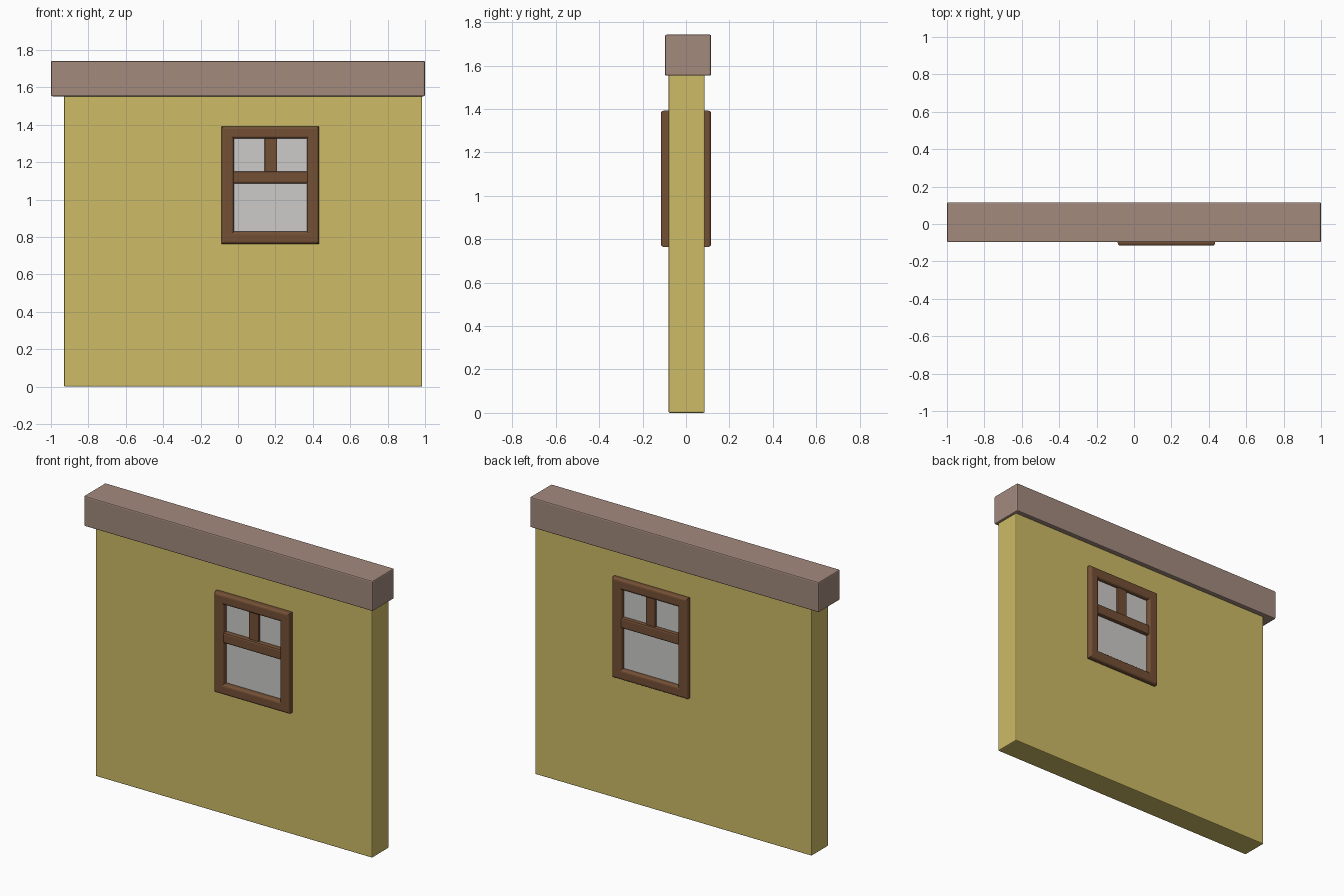
import bpy, bmesh, math

if "Cube" in bpy.data.objects:
    bpy.data.objects.remove(bpy.data.objects["Cube"])


def material(name, r, g, b):
    lin = [((c / 255 + 0.055) / 1.055) ** 2.4 for c in (r, g, b)]
    m = bpy.data.materials.new(name)
    m.diffuse_color = (*lin, 1)
    m.use_nodes = True
    m.node_tree.nodes["Principled BSDF"].inputs["Base Color"].default_value = m.diffuse_color
    return m


PLASTER = material("yellow plaster", 205, 187, 102)
BEAM = material("pale timber", 163, 138, 125)
WOOD = material("dark brown wood", 116, 80, 53)
GLASS = material("grey glass", 204, 203, 202)


def finish(name, bm, mat):
    bmesh.ops.recalc_face_normals(bm, faces=bm.faces)
    me = bpy.data.meshes.new(name)
    bm.to_mesh(me)
    bm.free()
    me.materials.append(mat)
    ob = bpy.data.objects.new(name, me)
    bpy.context.collection.objects.link(ob)
    return ob


def box(name, xs, ys, zs, mat, bevel=0.0):
    bm = bmesh.new()
    bmesh.ops.create_cube(bm, size=1)
    for v in bm.verts:
        v.co = [(r[0] + r[1]) / 2 + c * (r[1] - r[0])
                for c, r in zip(v.co, (xs, ys, zs))]
    if bevel:
        bmesh.ops.bevel(bm, geom=bm.edges[:], offset=bevel, segments=2,
                        profile=0.5, affect='EDGES')
    return finish(name, bm, mat)


def window_frame(name, xs, zs, width, back, front, mat, bevel):
    """Mitred rectangular frame: rounded profile swept round four corners."""
    s = 1 if front > back else -1
    prof = [(0, back)]
    for i in range(4):
        a = i / 3 * math.pi / 2
        prof.append((bevel * (1 - math.cos(a)), front - s * bevel * (1 - math.sin(a))))
    prof += [(width - u, y) for u, y in reversed(prof)]
    bm = bmesh.new()
    rings = []
    for cx, cz, dx, dz in ((xs[0], zs[0], 1, 1), (xs[1], zs[0], -1, 1),
                           (xs[1], zs[1], -1, -1), (xs[0], zs[1], 1, -1)):
        rings.append([bm.verts.new((cx + dx * u, y, cz + dz * u)) for u, y in prof])
    n = len(prof)
    for k in range(4):
        a, b = rings[k], rings[(k + 1) % 4]
        for i in range(n):
            j = (i + 1) % n
            bm.faces.new((a[i], a[j], b[j], b[i]))
    return finish(name, bm, mat)


# wall and top beam
box("wall", (-0.93, 0.985), (-0.08, 0.086), (0, 1.57), PLASTER, 0.006)
box("top_beam", (-1, 1), (-0.097, 0.116), (1.553, 1.742), BEAM, 0.007)

# the same window on both wall faces: (side, wall surface, outward direction)
for side, y, s in (("front", -0.08, -1), ("back", 0.086, 1)):
    out = 0.116 * s
    window_frame(side + "_window_frame", (-0.087, 0.433), (0.764, 1.392), 0.065,
                 y - s * 0.01, out, WOOD, 0.014)
    box(side + "_glass", (-0.04, 0.39), sorted((y - s * 0.004, y + s * 0.003)),
        (0.81, 1.35), GLASS)
    box(side + "_crossbar", (-0.03, 0.38), sorted((y - s * 0.02, out - s * 0.004)),
        (1.086, 1.152), WOOD, 0.01)
    box(side + "_mullion", (0.143, 0.209), sorted((y - s * 0.01, y + s * 0.016)),
        (1.14, 1.34), WOOD, 0.004)
